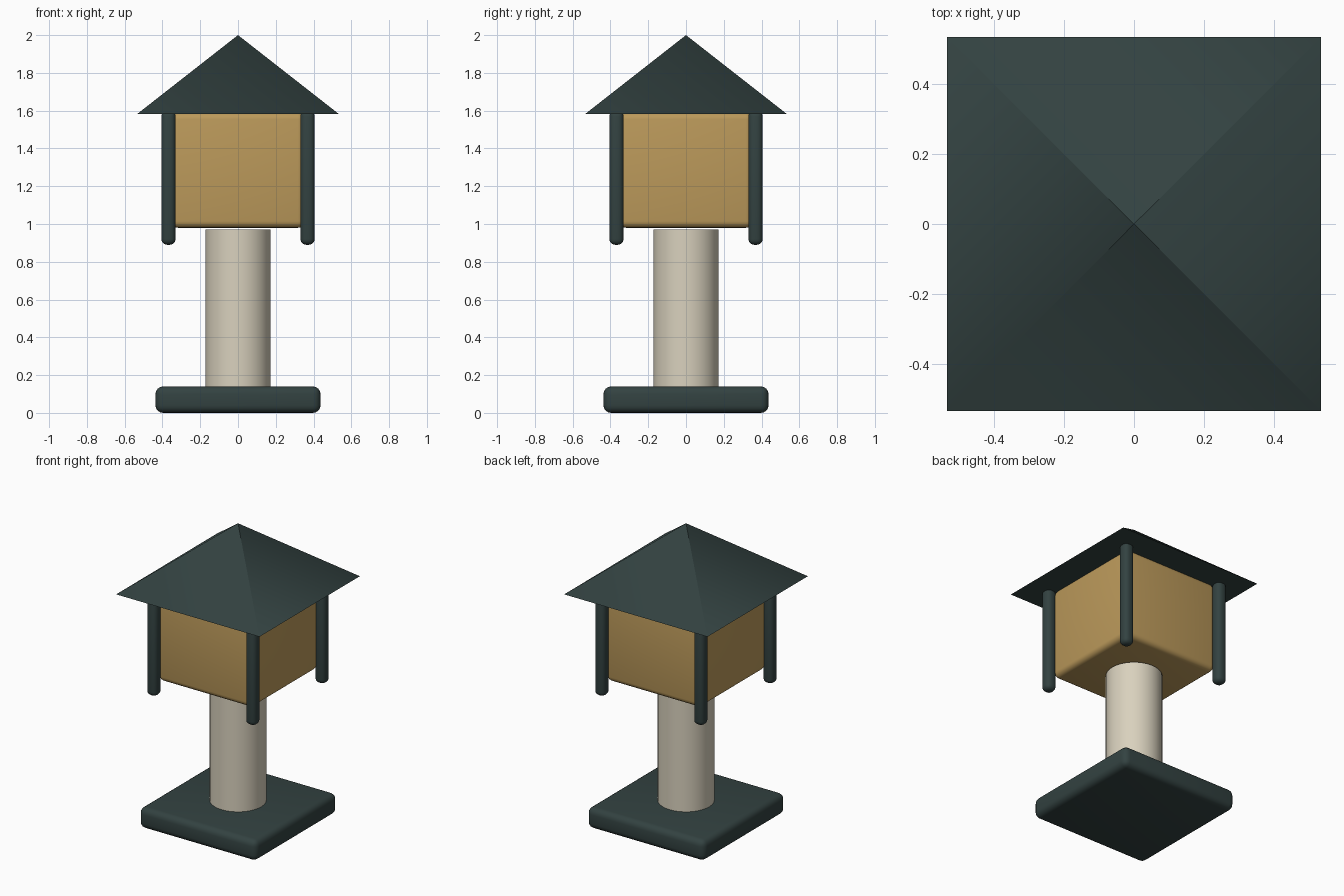
import bpy, bmesh, math
from mathutils import Vector

if "Cube" in bpy.data.objects:
    bpy.data.objects.remove(bpy.data.objects["Cube"])


def material(name, hex_colour):
    lin = [(int(hex_colour[i:i + 2], 16) / 255) ** 2.2 for i in (0, 2, 4)]
    m = bpy.data.materials.new(name)
    m.diffuse_color = (*lin, 1)
    m.use_nodes = True
    m.node_tree.nodes["Principled BSDF"].inputs["Base Color"].default_value = m.diffuse_color
    return m


DARK = material("dark slate green", "364443")
WOOD = material("honey wood", "BA985B")
STONE = material("pale stone", "D8D0BC")


def add_object(name, bm, mat):
    me = bpy.data.meshes.new(name)
    bm.to_mesh(me)
    bm.free()
    me.materials.append(mat)
    ob = bpy.data.objects.new(name, me)
    bpy.context.collection.objects.link(ob)
    return ob


def smooth(ob, angle):
    bpy.ops.object.select_all(action='DESELECT')
    ob.select_set(True)
    bpy.context.view_layer.objects.active = ob
    bpy.ops.object.shade_smooth_by_angle(angle=math.radians(angle))


def rounded_box(name, x, y, half, z0, z1, radius, mat):
    bm = bmesh.new()
    bmesh.ops.create_cube(bm, size=1)
    for v in bm.verts:
        v.co = (x + v.co.x * 2 * half, y + v.co.y * 2 * half,
                (z0 + z1) / 2 + v.co.z * (z1 - z0))
    bmesh.ops.bevel(bm, geom=bm.edges[:], offset=radius, segments=4,
                    profile=0.5, affect='EDGES')
    ob = add_object(name, bm, mat)
    smooth(ob, 40)
    return ob


# Square base slab
rounded_box("base", 0, 0, 0.437, 0, 0.14, 0.04, DARK)

# Round pillar
bm = bmesh.new()
bmesh.ops.create_cone(bm, cap_ends=True, segments=32, radius1=0.173,
                      radius2=0.173, depth=0.85)
bmesh.ops.translate(bm, verts=bm.verts[:], vec=(0, 0, 0.545))
smooth(add_object("pillar", bm, STONE), 40)

# Lantern box
rounded_box("box", 0, 0, 0.352, 0.98, 1.59, 0.035, WOOD)

# Corner posts
for sx in (-1, 1):
    for sy in (-1, 1):
        rounded_box("corner_post", sx * 0.368, sy * 0.368, 0.0375,
                    0.89, 1.60, 0.03, DARK)

# Pyramid roof with softly blended hips
H, Z0, Z1 = 0.533, 1.583, 2.0
corners = [(-H, -H), (H, -H), (H, H), (-H, H)]
bm = bmesh.new()
ring = [bm.verts.new((x, y, Z0)) for x, y in corners]
apex = bm.verts.new((0, 0, Z1))
for i in range(4):
    bm.faces.new((ring[i], ring[(i + 1) % 4], apex))
bm.faces.new(ring[::-1])
roof = add_object("roof", bm, DARK)
me = roof.data
for p in me.polygons:
    p.use_smooth = True
slope = H * math.sqrt(2) / (Z1 - Z0)
hip = [Vector((x / H / math.sqrt(2), y / H / math.sqrt(2), slope)).normalized()
       for x, y in corners]
normals = []
for i in range(4):
    normals += [hip[i], hip[(i + 1) % 4], hip[(i + 1) % 4]]
normals += [Vector((0, 0, -1))] * 4
me.normals_split_custom_set(normals)
